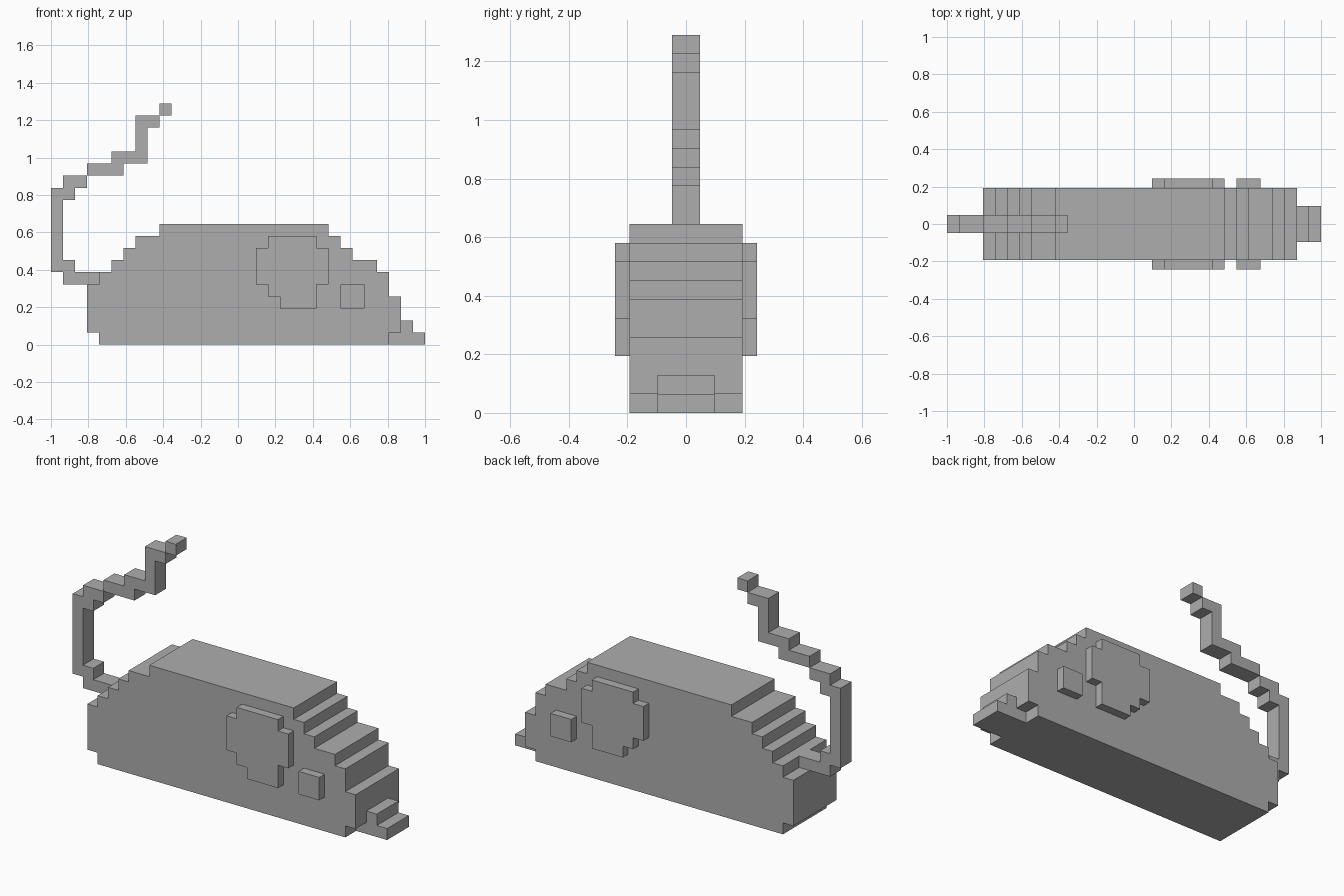
import bpy
import bmesh

cube = bpy.data.objects.get("Cube")
if cube:
    bpy.data.objects.remove(cube, do_unlink=True)

U = 2 / 31  # size of one block

grey = bpy.data.materials.new("plain grey")
grey.use_nodes = True
grey.diffuse_color = (0.42, 0.42, 0.42, 1)
grey.node_tree.nodes["Principled BSDF"].inputs["Base Color"].default_value = grey.diffuse_color


def staircase(start, moves):
    """Outline in block units: moves alternate along x and z."""
    points = [start]
    for i, step in enumerate(moves):
        x, z = points[-1]
        points.append((x + step, z) if i % 2 == 0 else (x, z + step))
    return points


def slab(name, outlines, y0, y1):
    """Extrude side outlines from y0 to y1 (block units) into one object."""
    bm = bmesh.new()
    for outline in outlines:
        verts = [bm.verts.new((x * U - 1, y0 * U, z * U)) for x, z in outline]
        face = bm.faces.new(verts)
        new = bmesh.ops.extrude_face_region(bm, geom=[face])["geom"]
        moved = [v for v in new if isinstance(v, bmesh.types.BMVert)]
        bmesh.ops.translate(bm, vec=(0, (y1 - y0) * U, 0), verts=moved)
    bmesh.ops.recalc_face_normals(bm, faces=bm.faces)
    mesh = bpy.data.meshes.new(name)
    bm.to_mesh(mesh)
    bm.free()
    mesh.materials.append(grey)
    obj = bpy.data.objects.new(name, mesh)
    bpy.context.collection.objects.link(obj)
    return obj


# Body with a stepped back and sloping face
body = staircase((4, 0), [24, 1, 1, 3, -1, 2, -1, 1, -2, 1, -1, 1, -1, 1,
                          -14, -1, -2, -1, -1, -1, -1, -1, -1, -1, -1, -4, 1])
slab("body", [body], -3, 3)

# Snout tip
snout = staircase((28, 0), [3, 1, -1, 1, -1, -1, -1])
slab("snout", [snout], -1.5, 1.5)

# Curling tail, whose pieces meet corner to corner
tail_root = staircase((1, 5), [3, 1, -2, 1, -1, 5, 1, 1, 1, 1, -2, -1, -1, -7, 1])
tail_middle = staircase((3, 14), [3, 1, 2, 3, 1, 1, -2, -3, -2, -1, -2])
tail_tip = staircase((9, 19), [1, 1, -1])
slab("tail", [tail_root, tail_middle, tail_tip], -0.75, 0.75)

# Raised ears and eyes on both flanks
ear = staircase((19, 3), [3, 2, 1, 3, -1, 1, -4, -1, -1, -3, 1, -1, 1])
eye = staircase((24, 3), [2, 2, -2])
for side, sign in (("right", -1), ("left", 1)):
    for name, outline in (("ear", ear), ("eye", eye)):
        slab(f"{side}_{name}", [outline], sign * 3, sign * 3.75)
